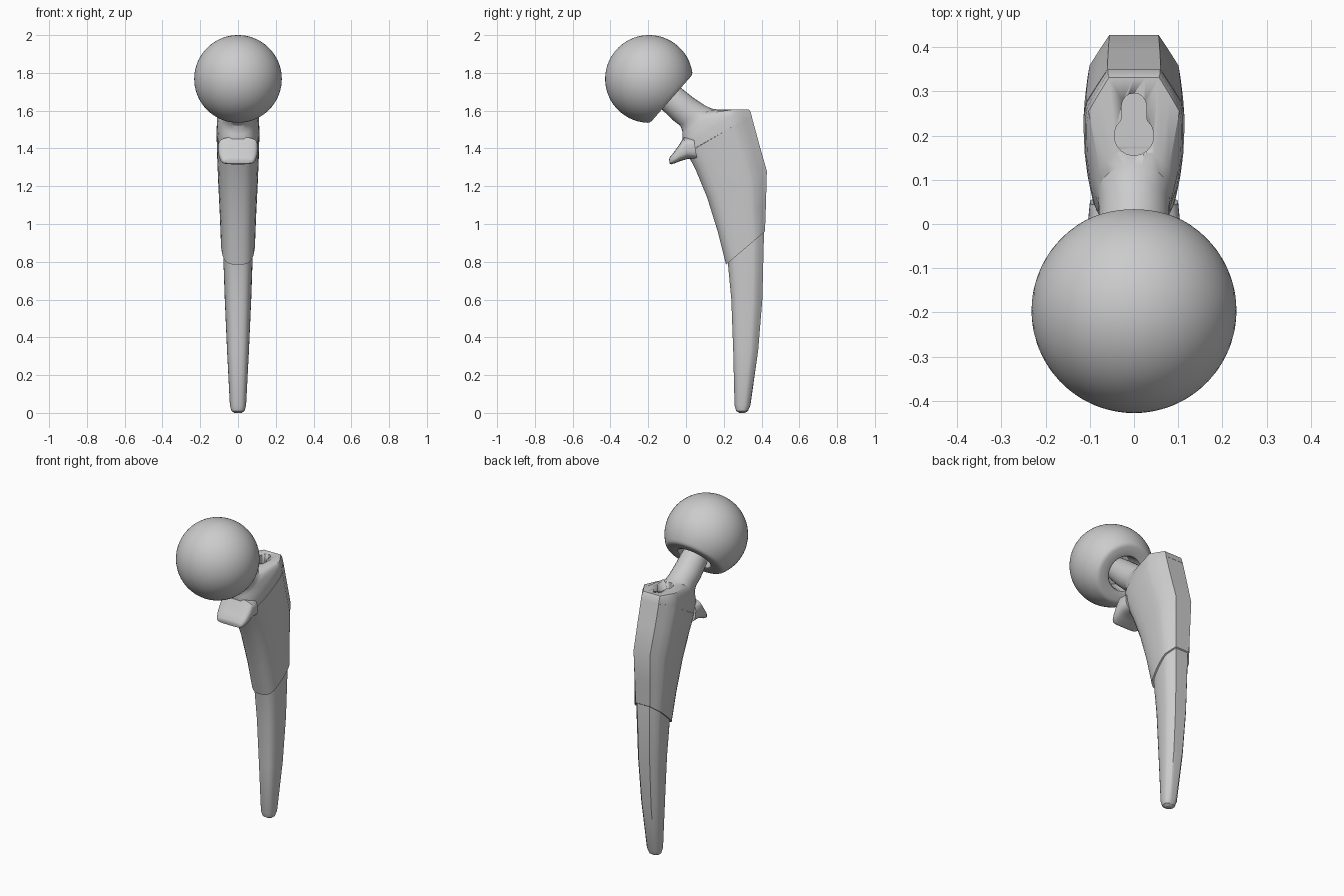
import bpy, bmesh
from math import sin, cos, pi, radians
from mathutils import Vector

if "Cube" in bpy.data.objects:
    bpy.data.objects.remove(bpy.data.objects["Cube"])

# Half outline of the stem section (depth fraction, width fraction): rounded front, chamfered back
HALF = [(0, 0), (0, .3), (.03, .52), (.08, .7), (.17, .83), (.3, .92), (.45, .98),
        (.6, 1), (.7, 1), (.78, .96), (.89, .75), (1, .53), (1, .25), (1, 0)]
SECTION = HALF + [(u, -x) for u, x in HALF[-2:0:-1]]
N = len(SECTION)


def spow(v, e):
    return (1 if v >= 0 else -1) * abs(v) ** e


def finish(name, bm, angle=28):
    bmesh.ops.recalc_face_normals(bm, faces=bm.faces)
    me = bpy.data.meshes.new(name)
    bm.to_mesh(me)
    bm.free()
    ob = bpy.data.objects.new(name, me)
    bpy.context.collection.objects.link(ob)
    bpy.ops.object.select_all(action='DESELECT')
    ob.select_set(True)
    bpy.context.view_layer.objects.active = ob
    bpy.ops.object.shade_smooth_by_angle(angle=radians(angle))
    return ob


def skin(bm, rings):
    for a, b in zip(rings, rings[1:]):
        n = len(a)
        for i in range(n):
            bm.faces.new((a[i], a[(i + 1) % n], b[(i + 1) % n], b[i]))
    bm.faces.new(rings[0])
    bm.faces.new(rings[-1])


def loft(name, rings, e=1.0, angle=28):
    """ring = front y, front z, back y, back z, half width, blend round->stem section, z lift"""
    bm = bmesh.new()
    out = []
    for fy, fz, by, bz, w, b, k in rings:
        ring = []
        for i, (u, x) in enumerate(SECTION):
            a = 2 * pi * i / N
            u = u * b + (.5 - .5 * spow(cos(a), e)) * (1 - b)
            x = x * b + spow(sin(a), e) * (1 - b)
            ring.append(bm.verts.new((x * w, fy + (by - fy) * u,
                                      fz + (bz - fz) * min(1, u * k))))
        out.append(ring)
    skin(bm, out)
    return finish(name, bm, angle)


# Head: revolved ball with flattened, bored underside, tilted along the neck axis
C = Vector((0, -.196, 1.768))
AXIS = Vector((0, .75, -.66)).normalized()
PERP = Vector((0, .66, .75)).normalized()
R = .232
A_END = pi - .93
prof = [(R * sin(A_END * i / 28), -R * cos(A_END * i / 28)) for i in range(1, 29)]
prof += [(.178, .149), (.17, .155), (.158, .158), (.112, .158), (.103, .155),
         (.098, .148), (.092, .05)]
bm = bmesh.new()
rings = []
for r, h in prof:
    rings.append([bm.verts.new(C + AXIS * h + PERP * (r * cos(2 * pi * j / 56))
                               + Vector((r * sin(2 * pi * j / 56), 0, 0))) for j in range(56)])
skin(bm, rings)
finish("head", bm, 35)

# Distal stem: slim tapering lower part with rounded tip
loft("lower_stem", [
    (.283, 0, .312, 0, .02, .3, 1),
    (.266, .01, .328, .01, .035, .4, 1),
    (.257, .04, .341, .04, .043, .6, 1),
    (.25, .33, .382, .33, .058, 1, 1),
    (.24, .6, .404, .6, .07, 1, 1),
    (.222, .79, .413, .95, .08, 1, 1),
    (.2, .9, .4, 1.05, .08, 1, 1)])

# Coated proximal body, a little proud of the lower stem
body = loft("coated_body", [
    (.212, .785, .418, .96, .09, 1, 1),
    (.168, .96, .423, 1.1, .096, 1, 1),
    (.112, 1.14, .428, 1.28, .105, 1, 1),
    (.05, 1.29, .387, 1.425, .111, 1, 1),
    (.005, 1.375, .349, 1.565, .114, 1, 1.05)])


# Shoulder flowing into the round neck that plugs into the head
def neck_ring(t, r):
    f, b = C + AXIS * t - PERP * r, C + AXIS * t + PERP * r
    return (f.y, f.z, b.y, b.z, r, 0, 1)


shoulder = loft("shoulder_and_neck", [
    neck_ring(.06, .066), neck_ring(.15, .076), neck_ring(.24, .08),
    (-.03, 1.52, .1, 1.628, .08, 0, 1),
    (-.02, 1.495, .135, 1.611, .083, .2, 1),
    (-.018, 1.475, .165, 1.607, .088, .5, 1.1),
    (-.018, 1.45, .332, 1.607, .107, 1, 1.28),
    (-.012, 1.42, .341, 1.595, .111, 1, 1.2),
    (.004, 1.376, .35, 1.565, .112, 1, 1.05)])

# Collar lip at the front of the shoulder
loft("collar", [
    (.06, 1.34, .04, 1.46, .1, 0, 1),
    (.01, 1.345, -.012, 1.46, .105, 0, 1),
    (-.03, 1.333, -.037, 1.418, .103, 0, 1),
    (-.058, 1.322, -.064, 1.38, .096, 0, 1),
    (-.078, 1.316, -.086, 1.353, .085, 0, 1),
    (-.086, 1.32, -.09, 1.34, .074, 0, 1)], e=.6, angle=40)

# Keyhole socket for the insertion tool, cut into the flat shoulder top
bm = bmesh.new()
key = [(.045 * sin(a), .2 - .045 * cos(a)) for a in [radians(-140 + 20 * i) for i in range(15)]]
key += [(.028 * cos(a), .268 + .028 * sin(a)) for a in [radians(22.5 * i) for i in range(9)]]
skin(bm, [[bm.verts.new((x, y, z)) for x, y in key] for z in (1.47, 1.7)])
cutter = finish("socket_cutter", bm)
cutter.hide_render = True
cutter.display_type = 'WIRE'
for ob in (shoulder, body):
    m = ob.modifiers.new("socket", 'BOOLEAN')
    m.operation = 'DIFFERENCE'
    m.object = cutter
    m.solver = 'EXACT'
